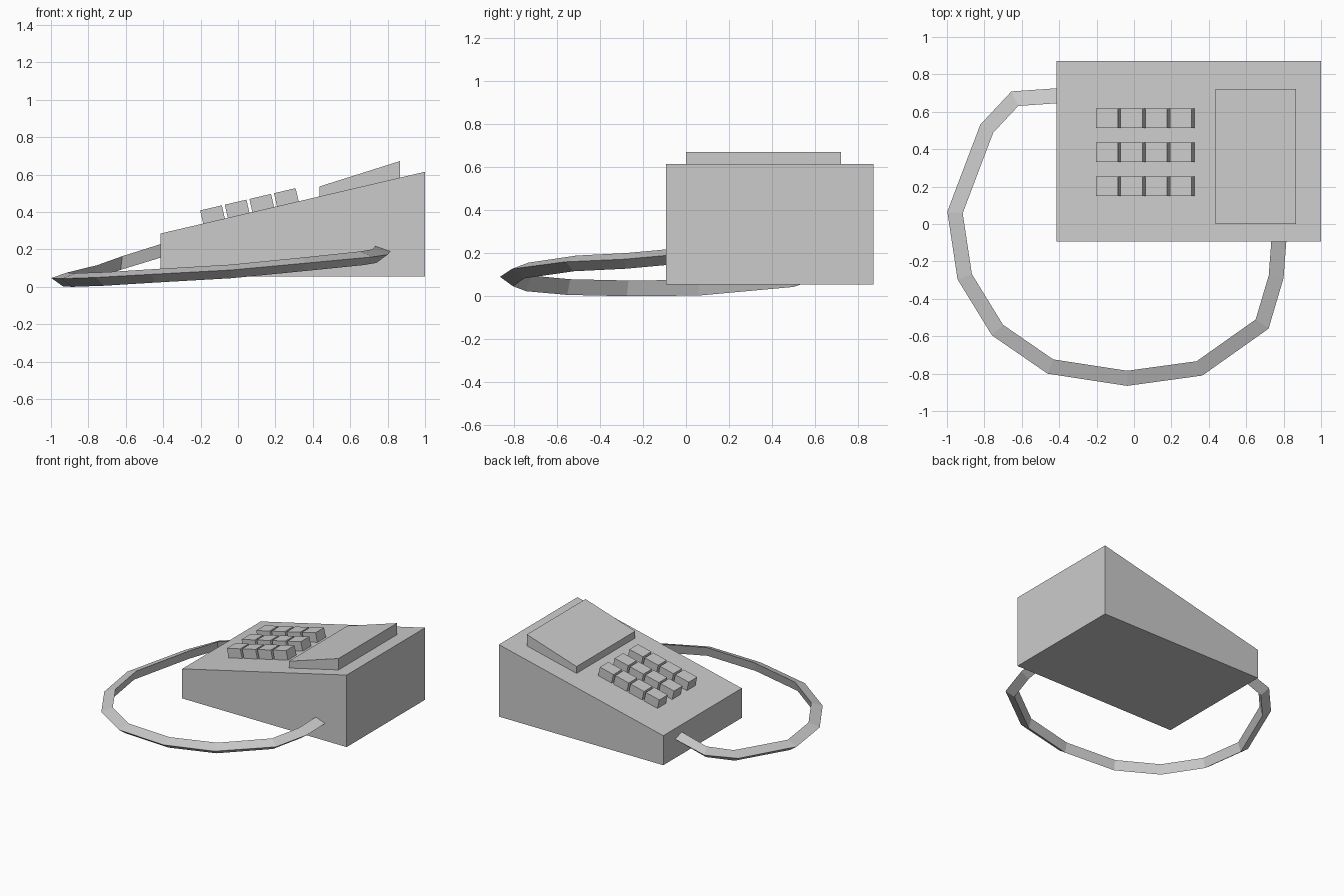
import bpy, bmesh, math
from mathutils import Vector

if "Cube" in bpy.data.objects:
    bpy.data.objects.remove(bpy.data.objects["Cube"])


def make_object(name, rings):
    """Closed solid lofted through a list of rings, capped at both ends."""
    bm = bmesh.new()
    loops = [[bm.verts.new(p) for p in ring] for ring in rings]
    n = len(loops[0])
    for a, b in zip(loops, loops[1:]):
        for i in range(n):
            j = (i + 1) % n
            bm.faces.new((a[i], a[j], b[j], b[i]))
    bm.faces.new(loops[0])
    bm.faces.new(loops[-1])
    bmesh.ops.recalc_face_normals(bm, faces=bm.faces)
    mesh = bpy.data.meshes.new(name)
    bm.to_mesh(mesh)
    bm.free()
    obj = bpy.data.objects.new(name, mesh)
    bpy.context.collection.objects.link(obj)
    return obj


def extrude_profile(name, profile, y0, y1):
    """Extrude an x-z profile along y."""
    return make_object(name, [[(x, y, z) for x, z in profile] for y in (y0, y1)])


def slope_z(x):
    return 0.285 + (x + 0.415) * SLOPE


SLOPE = (0.615 - 0.285) / 1.415

# wedge-shaped housing
extrude_profile("housing", [(-0.415, 0.055), (1.0, 0.055), (1.0, 0.615), (-0.415, 0.285)],
                -0.093, 0.872)

# raised display panel, slightly steeper than the housing
extrude_profile("display_panel", [(0.437, slope_z(0.437)), (0.865, slope_z(0.865)),
                                  (0.865, 0.672), (0.437, 0.537)], 0.0, 0.721)

# keypad: 4 columns by 3 rows, standing square to the sloped top
tilt = math.atan(SLOPE)
along = Vector((math.cos(tilt), math.sin(tilt)))
up = Vector((-math.sin(tilt), math.cos(tilt)))
for col in range(4):
    x = -0.186 + 0.1315 * col
    p = Vector((x, slope_z(x)))
    w, h = along * 0.119, up * 0.072
    for row in range(3):
        y = 0.151 + 0.181 * row
        extrude_profile(f"key_{row}_{col}", [p, p + w, p + w + h, p + h], y, y + 0.104)

# looped cord: triangular section swept with mitred corners
path = [Vector(p) for p in (
    (-0.405, 0.686, 0.203), (-0.637, 0.670, 0.135), (-0.787, 0.510, 0.087),
    (-0.957, 0.062, 0.047), (-0.905, -0.282, 0.044), (-0.730, -0.567, 0.050),
    (-0.447, -0.762, 0.067), (-0.037, -0.825, 0.090), (0.350, -0.772, 0.127),
    (0.685, -0.535, 0.160), (0.760, -0.282, 0.172), (0.775, -0.083, 0.190))]
section = [(0.040, 0.0), (-0.040, 0.029), (-0.020, -0.044)]  # outward, up


def side(a, b):
    d = (b - a).to_2d().normalized()
    return Vector((d.y, -d.x, 0))


rings = []
for i, p in enumerate(path):
    n0 = side(path[max(i - 1, 0)], path[max(i, 1)])
    n1 = side(path[min(i, len(path) - 2)], path[min(i + 1, len(path) - 1)])
    m = (n0 + n1).normalized()
    m /= m.dot(n0)
    rings.append([p + m * o + Vector((0, 0, z)) for o, z in section])
make_object("cord", rings)
